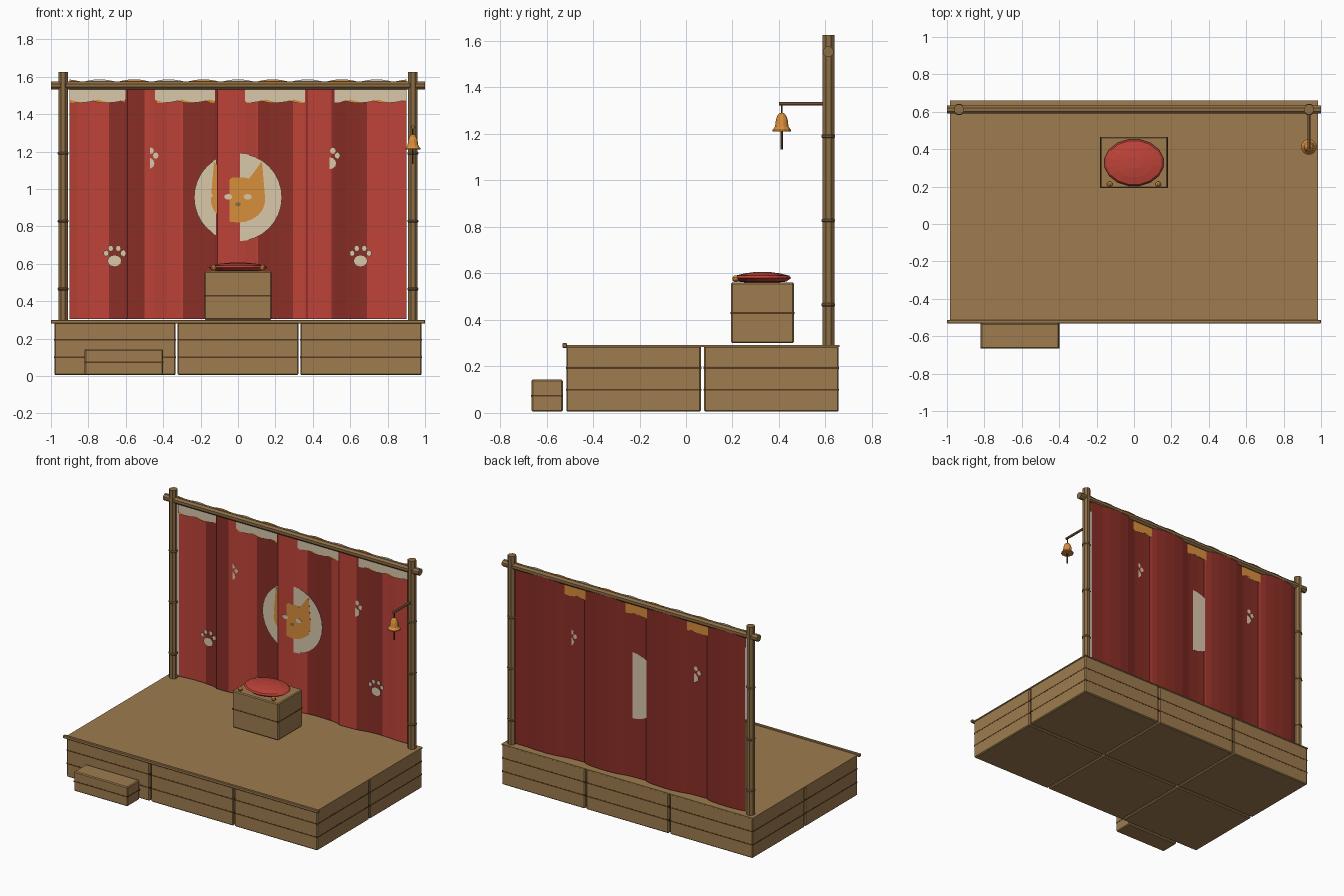
import bpy, bmesh, math
from mathutils import Vector

if "Cube" in bpy.data.objects:
    bpy.data.objects.remove(bpy.data.objects["Cube"])


def material(name, r, g, b):
    m = bpy.data.materials.new(name)
    lin = [((c / 255 + 0.055) / 1.055) ** 2.4 for c in (r, g, b)]
    m.diffuse_color = (*lin, 1)
    m.use_nodes = True
    m.node_tree.nodes["Principled BSDF"].inputs["Base Color"].default_value = m.diffuse_color
    return m


WOOD = material("wood", 158, 124, 79)
POLE = material("pole wood", 140, 109, 69)
DARK = material("dark groove", 88, 56, 30)
RED = material("red cloth", 190, 67, 56)
DEEP = material("deep red cloth", 138, 46, 38)
CREAM = material("cream", 217, 200, 170)
ORANGE = material("orange", 217, 142, 60)


def finish(name, bm, *mats):
    bmesh.ops.recalc_face_normals(bm, faces=bm.faces)
    me = bpy.data.meshes.new(name)
    bm.to_mesh(me)
    bm.free()
    ob = bpy.data.objects.new(name, me)
    bpy.context.collection.objects.link(ob)
    for m in mats:
        me.materials.append(m)
    return ob


def box(name, x0, x1, y0, y1, z0, z1, mat, bevel=0):
    bm = bmesh.new()
    bmesh.ops.create_cube(bm, size=1)
    for v in bm.verts:
        v.co = Vector(((x0 + x1) / 2 + v.co.x * (x1 - x0),
                       (y0 + y1) / 2 + v.co.y * (y1 - y0),
                       (z0 + z1) / 2 + v.co.z * (z1 - z0)))
    if bevel:
        bmesh.ops.bevel(bm, geom=bm.edges[:], offset=bevel, segments=1, affect='EDGES')
    return finish(name, bm, mat)


def crate(name, x0, x1, y0, y1, z0, z1, planks):
    box(name, x0, x1, y0, y1, z0, z1, WOOD, 0.006)
    e = 0.001
    for i in range(1, planks):
        z = z0 + (z1 - z0) * i / planks
        box(name + "_groove", x0 - e, x1 + e, y0 - e, y1 + e, z - 0.004, z + 0.004, DARK)


def lathe(name, profile, sides, mat, loc, axis='Z', smooth=False):
    """Revolve (radius, height) points, capped at both ends."""
    bm = bmesh.new()
    rings = []
    for r, h in profile:
        ring = []
        for i in range(sides):
            a = math.tau * (i + 0.5) / sides
            c, s = r * math.cos(a), r * math.sin(a)
            p = {'Z': (c, s, h), 'X': (h, c, s), 'Y': (c, h, s)}[axis]
            ring.append(bm.verts.new(Vector(p) + Vector(loc)))
        rings.append(ring)
    for a, b in zip(rings, rings[1:]):
        for i in range(sides):
            j = (i + 1) % sides
            bm.faces.new((a[i], a[j], b[j], b[i]))
    bm.faces.new(rings[0])
    bm.faces.new(rings[-1])
    ob = finish(name, bm, mat)
    if smooth:
        for p in ob.data.polygons:
            p.use_smooth = len(p.vertices) == 4
    return ob


def plate(name, pts, y, mat, depth=0.001):
    """Flat outline in x and z with its front at y."""
    bm = bmesh.new()
    f = bm.faces.new([bm.verts.new((x, y, z)) for x, z in pts])
    ext = bmesh.ops.extrude_face_region(bm, geom=[f])
    for v in ext['geom']:
        if isinstance(v, bmesh.types.BMVert):
            v.co.y += depth
    return finish(name, bm, mat)


def oval(cx, cz, rx, rz, n=12):
    return [(cx + rx * math.cos(math.tau * i / n), cz + rz * math.sin(math.tau * i / n))
            for i in range(n)]


# Stage: six crates, deck, front lip and step
for x0, x1 in ((-0.982, -0.333), (-0.323, 0.323), (0.333, 0.982)):
    for y0, y1 in ((-0.515, 0.065), (0.077, 0.657)):
        crate("stage_crate", x0, x1, y0, y1, 0.005, 0.288, 3)
box("deck", -0.985, 0.985, -0.52, 0.66, 0.284, 0.292, WOOD)
box("front_lip", -1, 1, -0.532, -0.512, 0.28, 0.3, WOOD, 0.003)
crate("step", -0.82, -0.4, -0.665, -0.53, 0.005, 0.143, 2)

# Seat box with cushion and tassels
crate("seat_box", -0.18, 0.18, 0.193, 0.465, 0.3, 0.56, 2)
cushion = lathe("cushion", [(0.06, 0.558), (0.135, 0.565), (0.16, 0.58), (0.15, 0.59),
                            (0.1, 0.6), (0.04, 0.606)], 16, RED, (0, 0, 0))
for v in cushion.data.vertices:
    v.co.y = 0.328 + v.co.y * 0.79
for x in (-0.13, 0.13):
    lathe("tassel", [(0.006, -0.015), (0.015, -0.006), (0.015, 0.006), (0.006, 0.015)],
          8, ORANGE, (x, 0.213, 0.577))

# Posts with knots, and the top beam
for x in (-0.935, 0.935):
    lathe("post", [(0.028, 0.29), (0.028, 1.625)], 8, POLE, (x, 0.612, 0))
    for z in (0.465, 0.828, 1.19):
        lathe("post_knot", [(0.028, -0.007), (0.032, -0.003), (0.032, 0.003), (0.028, 0.007)],
              8, POLE, (x, 0.612, z))
lathe("top_beam", [(0.024, -1), (0.024, 1)], 8, POLE, (0, 0.612, 1.553), 'X')

# Curtain: a folded sheet in alternating panels with a plain back
BASE = 0.612
FOLD = [(-0.125, 0.002), (-0.11, -0.008), (-0.055, -0.0065), (0.01, -0.003),
        (0.037, 0.0), (0.1, 0.014), (0.17, 0.02), (0.26, 0.018), (0.32, 0.012)]
BORDERS = [-0.69, -0.5, -0.295, -0.11, 0.107, 0.295, 0.5, 0.69]
wave = [(x + 0.48 * k, y) for k in (-2, -1, 0, 1) for x, y in FOLD]
wave += [(0.87, 0.012), (1.0, 0.012)]


def fold_y(x):
    for (xa, ya), (xb, yb) in zip(wave, wave[1:]):
        if xa <= x <= xb:
            return BASE + ya + (yb - ya) * (x - xa) / (xb - xa)
    return BASE


xs = sorted({round(x, 4) for x in [p[0] for p in wave] + BORDERS + [-0.9, 0.9]
             if -0.9 <= x <= 0.9})
bm = bmesh.new()
cols = [[bm.verts.new((x, fold_y(x) + d, z)) for d, z in
         ((0, 0.305), (0, 1.545), (0.002, 1.545), (0.002, 0.305))] for x in xs]
for i, (a, b) in enumerate(zip(cols, cols[1:])):
    panel = sum((xs[i] + xs[i + 1]) / 2 > e for e in BORDERS)
    for k in range(4):
        f = bm.faces.new((a[k], b[k], b[(k + 1) % 4], a[(k + 1) % 4]))
        f.material_index = panel % 2 if k == 0 else 1
bm.faces.new(cols[0])
bm.faces.new(cols[-1])
finish("curtain", bm, RED, DEEP)


# Scalloped valance in two layers
def valance(name, shift, low, y, mat):
    xs = [-0.9 + 1.8 * i / 72 for i in range(73)]
    bottom = [(x, low - 0.016 * abs(math.sin(math.pi * (x + shift) / 0.15))) for x in xs]
    top = [(x, 1.572 + 0.014 * max(0, math.cos(math.tau * (x + shift) / 0.37))) for x in xs]
    plate(name, bottom + top[::-1], y, mat)


valance("cream_valance", 0.0, 1.478, BASE, CREAM)
valance("orange_valance", 0.185, 1.474, BASE + 0.002, ORANGE)

# Round emblem with a cat face
plate("emblem_disc", oval(0, 0.955, 0.235, 0.235, 32), BASE - 0.003, CREAM)
face = [(0.145 * math.cos(a), 0.94 + 0.12 * math.sin(a))
        for a in (math.radians(d) for d in range(110, 431, 16))]
right_ear = [(0.06, 1.055), (0.128, 1.148), (0.143, 0.975)]
left_ear = [(-x, z) for x, z in right_ear[::-1]]
arc = [p for p in face if p[1] < 0.96]
plate("cat_face", left_ear + arc + right_ear[::-1] + [(0.03, 1.062), (-0.03, 1.062)],
      BASE - 0.006, ORANGE)
for x in (-0.052, 0.052):
    plate("cat_eye", oval(x, 0.958, 0.022, 0.015), BASE - 0.0085, CREAM)
plate("cat_nose", oval(0, 0.918, 0.016, 0.011, 8), BASE - 0.0085, POLE)

# Paw prints
for x, z in ((-0.66, 0.62), (0.655, 0.62), (-0.485, 1.142), (0.487, 1.142)):
    plate("paw_pad", oval(x, z - 0.005, 0.038, 0.032), BASE - 0.003, CREAM)
    for dx, dz in ((-0.045, 0.036), (-0.02, 0.062), (0.02, 0.062), (0.045, 0.036)):
        plate("paw_toe", oval(x + dx, z + dz, 0.015, 0.017, 8), BASE - 0.003, CREAM)

# Bell hanging from a bracket
lathe("bell_bracket", [(0.009, 0.4), (0.009, 0.6)], 8, POLE, (0.935, 0, 1.33), 'Y')
lathe("bell_hook", [(0.004, 1.28), (0.004, 1.33)], 6, DARK, (0.935, 0.412, 0))
lathe("bell", [(0.042, 1.21), (0.042, 1.216), (0.03, 1.232), (0.026, 1.262), (0.019, 1.28),
               (0.008, 1.29)], 12, ORANGE, (0.935, 0.412, 0))
lathe("bell_clapper", [(0.005, 1.133), (0.005, 1.22)], 6, DARK, (0.935, 0.412, 0))
